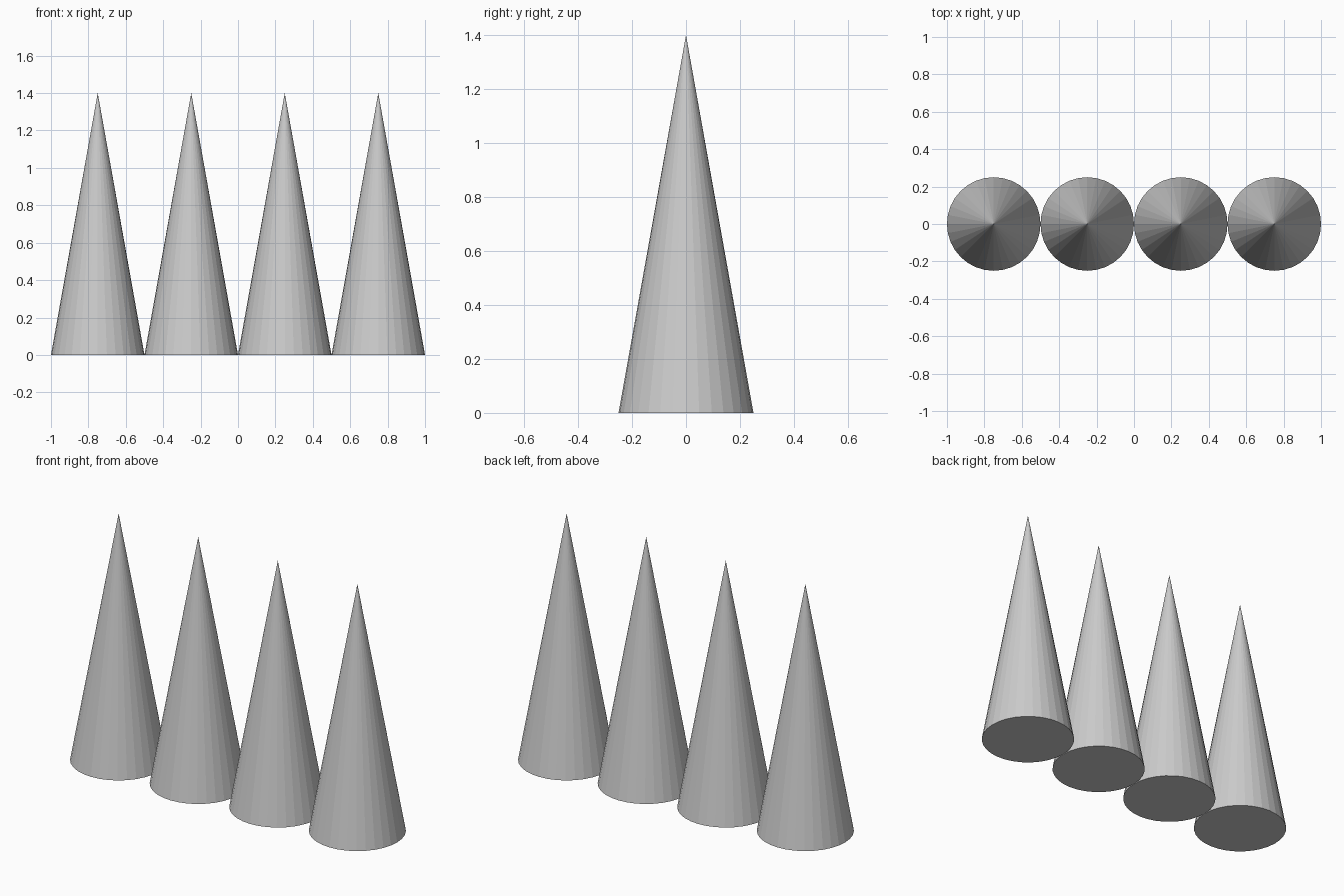
import bpy

if "Cube" in bpy.data.objects:
    bpy.data.objects.remove(bpy.data.objects["Cube"])

# Single plain grey
grey = bpy.data.materials.new("light grey")
grey.diffuse_color = (0.6, 0.6, 0.6, 1)
grey.use_nodes = True
grey.node_tree.nodes["Principled BSDF"].inputs["Base Color"].default_value = grey.diffuse_color

RADIUS, HEIGHT, COUNT = 0.25, 1.4, 4

# Row of touching flat-faceted cones
for i in range(COUNT):
    x = (i - (COUNT - 1) / 2) * 2 * RADIUS
    bpy.ops.mesh.primitive_cone_add(vertices=32, radius1=RADIUS, radius2=0, depth=HEIGHT,
                                    location=(x, 0, HEIGHT / 2))
    cone = bpy.context.object
    cone.name = f"cone_spike_{i + 1}"
    cone.data.materials.append(grey)
